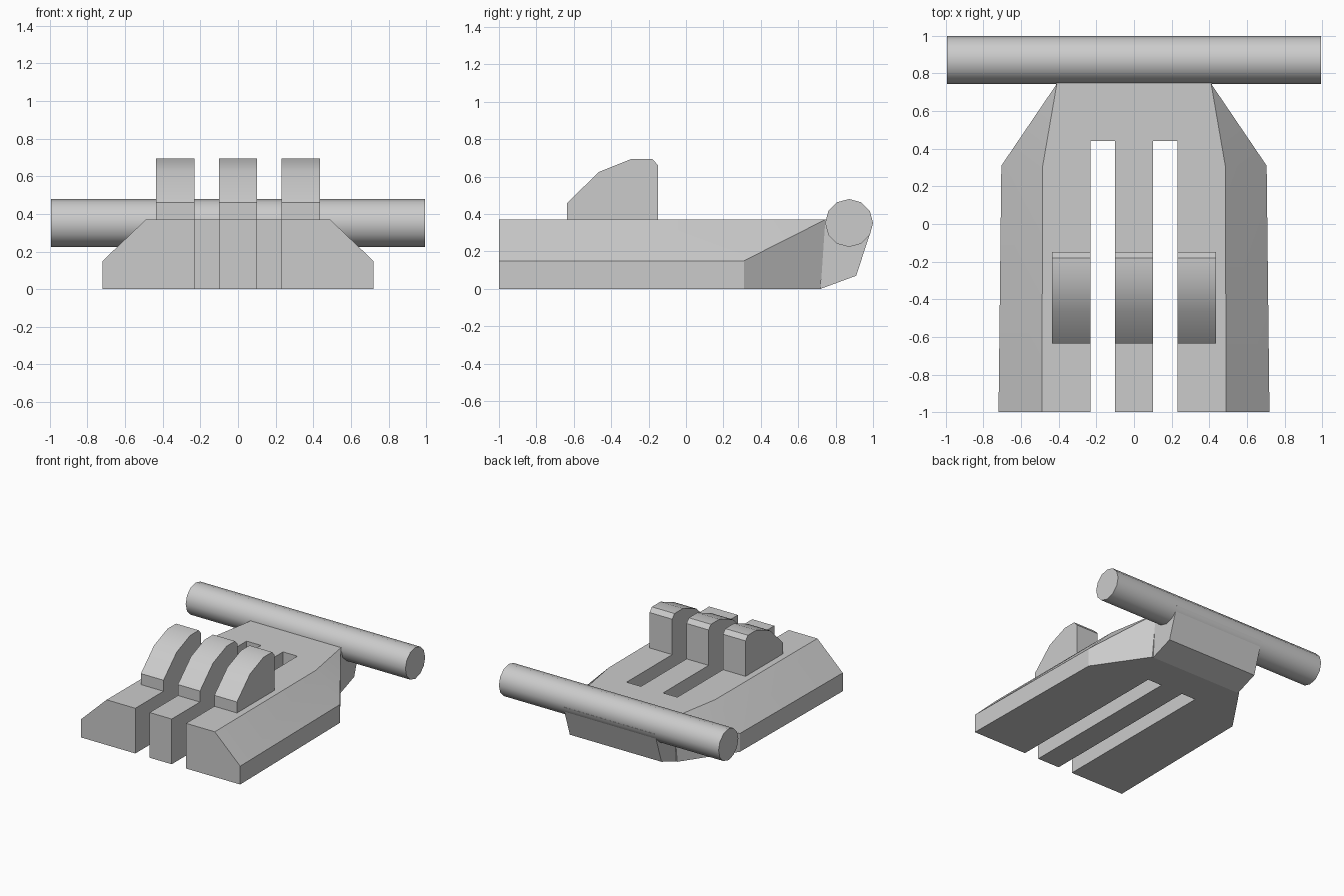
import bpy, bmesh, math

if "Cube" in bpy.data.objects:
    bpy.data.objects.remove(bpy.data.objects["Cube"], do_unlink=True)

grey = bpy.data.materials.new("plain_grey")
grey.use_nodes = True
grey.diffuse_color = (0.6, 0.6, 0.6, 1)
grey.node_tree.nodes["Principled BSDF"].inputs["Base Color"].default_value = grey.diffuse_color


def finish(name, bm):
    """Turn a bmesh into a grey object."""
    bmesh.ops.remove_doubles(bm, verts=bm.verts, dist=0.0001)
    bmesh.ops.recalc_face_normals(bm, faces=bm.faces)
    mesh = bpy.data.meshes.new(name)
    bm.to_mesh(mesh)
    bm.free()
    mesh.materials.append(grey)
    obj = bpy.data.objects.new(name, mesh)
    bpy.context.collection.objects.link(obj)
    return obj


def loft(name, rings):
    """Skin a row of equal point rings and cap both ends."""
    bm = bmesh.new()
    rows = [[bm.verts.new(p) for p in ring] for ring in rings]
    for a, b in zip(rows, rows[1:]):
        for i in range(len(a)):
            j = (i + 1) % len(a)
            bm.faces.new((a[i], a[j], b[j], b[i]))
    bm.faces.new(rows[0])
    bm.faces.new(rows[-1])
    return finish(name, bm)


def prism(name, profile, x0, x1):
    """Extrude a (y, z) profile along x."""
    return loft(name, [[(x, y, z) for y, z in profile] for x in (x0, x1)])


def activate(obj):
    bpy.ops.object.select_all(action='DESELECT')
    obj.select_set(True)
    bpy.context.view_layer.objects.active = obj


def mirrored(half):
    return half + [(-x, y, z) for x, y, z in reversed(half)]


# Base: bevelled slab that tapers toward the back
top = 0.37
base = loft("base", [
    mirrored([(0.72, -1, 0), (0.72, -1, 0.15), (0.49, -1, top)]),
    mirrored([(0.705, 0.31, 0), (0.705, 0.31, 0.15), (0.485, 0.31, top)]),
    mirrored([(0.425, 0.72, 0), (0.41, 0.745, top), (0.41, 0.745, top)]),
])

# Two slots cut through the slab from the front
for side in (-1, 1):
    cutter = prism("slot_cutter", [(-1.2, -0.2), (0.44, -0.2), (0.44, 0.6), (-1.2, 0.6)],
                   side * 0.1, side * 0.23)
    cutter.hide_render = True
    activate(base)
    mod = base.modifiers.new("slot", 'BOOLEAN')
    mod.operation = 'DIFFERENCE'
    mod.solver = 'EXACT'
    mod.object = cutter
    bpy.ops.object.modifier_apply(modifier=mod.name)
    bpy.data.objects.remove(cutter, do_unlink=True)

# Three rounded fins standing on the slab
fin = [(-0.635, top), (-0.635, 0.46), (-0.465, 0.625), (-0.29, 0.695),
       (-0.18, 0.695), (-0.15, 0.66), (-0.15, top)]
parts = [base]
for name, x0, x1 in (("right_fin", -0.435, -0.23), ("middle_fin", -0.1, 0.1),
                     ("left_fin", 0.23, 0.435)):
    parts.append(prism(name, fin, x0, x1))

# Bracket joining the slab to the bar
parts.append(prism("bar_bracket", [(0.72, 0), (0.91, 0.07), (0.995, 0.33),
                                   (0.87, 0.36), (0.745, top)], -0.415, 0.415))

# Cross bar at the back
sides = 12
circle = [(0.872 + 0.128 * math.sin(math.tau * i / sides),
           0.352 + 0.128 * math.cos(math.tau * i / sides)) for i in range(sides)]
parts.append(prism("cross_bar", circle, -0.995, 0.995))

for part in parts:
    activate(part)
    bpy.ops.object.shade_smooth_by_angle(angle=math.radians(32))
